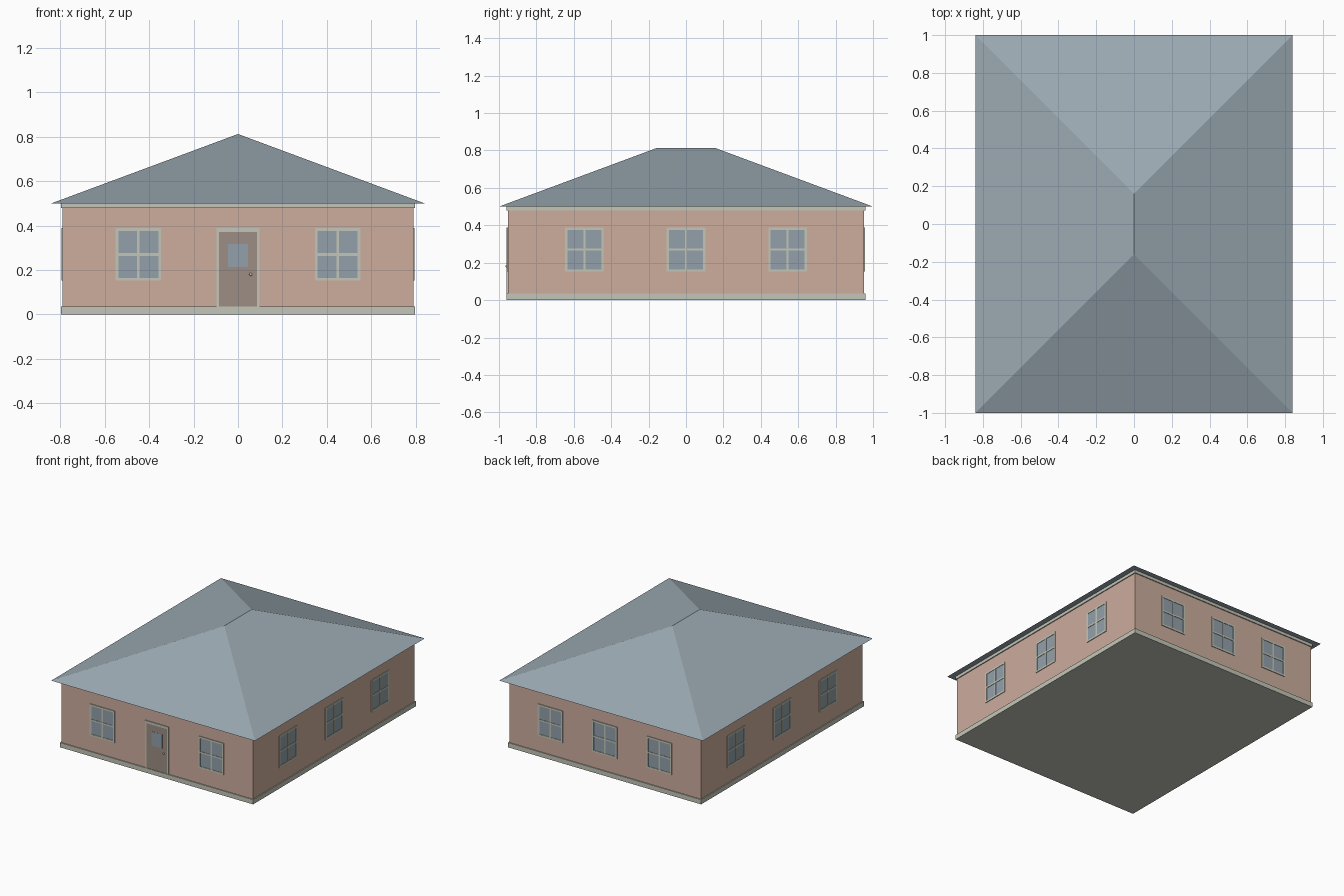
import bpy, bmesh, math
from mathutils import Matrix, Vector

cube = bpy.data.objects.get("Cube")
if cube:
    bpy.data.objects.remove(cube, do_unlink=True)


def material(name, *rgb):
    """Flat colour from 0-255 display values, stored as linear."""
    lin = [((c / 255 + 0.055) / 1.055) ** 2.4 for c in rgb]
    m = bpy.data.materials.new(name)
    m.use_nodes = True
    m.diffuse_color = (*lin, 1)
    bsdf = m.node_tree.nodes["Principled BSDF"]
    bsdf.inputs["Base Color"].default_value = (*lin, 1)
    bsdf.inputs["Roughness"].default_value = 0.9
    return m


BRICK = material("warm_brick", 205, 173, 157)
TRIM = material("pale_stone", 196, 198, 184)
SLATE = material("blue_grey_slate", 155, 169, 178)
GLASS = material("window_glass", 147, 160, 170)
WOOD = material("door_brown", 158, 141, 132)

# Half sizes of the walls, and the heights of the main levels
WALL_X, WALL_Y = 0.79, 0.953
BASE_TOP, TRIM_LOW, EAVES, RIDGE = 0.035, 0.478, 0.5, 0.812


def finish(name, bm, mat):
    bmesh.ops.recalc_face_normals(bm, faces=bm.faces)
    mesh = bpy.data.meshes.new(name)
    bm.to_mesh(mesh)
    bm.free()
    mesh.materials.append(mat)
    obj = bpy.data.objects.new(name, mesh)
    bpy.context.collection.objects.link(obj)
    return obj


def add_box(bm, lo, hi, place=Matrix()):
    lo, hi = Vector(lo), Vector(hi)
    mat = place @ Matrix.Translation((lo + hi) / 2) @ Matrix.Diagonal((*(hi - lo), 1))
    bmesh.ops.create_cube(bm, size=1, matrix=mat)


def storey(name, grow, z0, z1, mat):
    """Box over the whole plan, standing out from the walls by grow."""
    bm = bmesh.new()
    x, y = WALL_X + grow, WALL_Y + grow
    add_box(bm, (-x, -y, z0), (x, y, z1))
    finish(name, bm, mat)


def plates(name, place, rects, depth, mat):
    """Thin plates on a wall; each rect is x0, x1, z0, z1 in the wall plane."""
    bm = bmesh.new()
    for x0, x1, z0, z1 in rects:
        add_box(bm, (x0, -depth, z0), (x1, 0, z1), place)
    finish(name, bm, mat)


def wall_place(angle, distance, along):
    """Local -y points out of the wall."""
    return Matrix.Rotation(angle, 4, 'Z') @ Matrix.Translation((along, -distance, 0))


def window(name, place):
    w, low, high, t = 0.103, 0.152, 0.388, 0.013
    mid, bar = (low + high) / 2, 0.006
    plates(name + "_glass", place, [(-w + t, w - t, low + t, high - t)], 0.002, GLASS)
    frame = [(-w, -w + t, low, high), (w - t, w, low, high),
             (-w + t, w - t, low, low + t), (-w + t, w - t, high - t, high),
             (-bar, bar, low + t, high - t),
             (-w + t, -bar, mid - bar, mid + bar), (bar, w - t, mid - bar, mid + bar)]
    plates(name + "_frame", place, frame, 0.005, TRIM)


# Main body
storey("foundation", 0.007, 0, BASE_TOP, TRIM)
storey("walls", 0, BASE_TOP, TRIM_LOW, BRICK)
storey("eaves_trim", 0.007, TRIM_LOW, EAVES, TRIM)

# Hipped roof with a short ridge and a flat underside
bm = bmesh.new()
rx, ry, ridge_y = 0.84, 1.0, 0.16
fl, fr, br, bl = [bm.verts.new((x * rx, y * ry, EAVES))
                  for x, y in ((-1, -1), (1, -1), (1, 1), (-1, 1))]
front, back = [bm.verts.new((0, y, RIDGE)) for y in (-ridge_y, ridge_y)]
for face in ((fl, fr, front), (br, bl, back), (fr, br, back, front),
             (bl, fl, front, back), (fl, bl, br, fr)):
    bm.faces.new(face)
finish("hip_roof", bm, SLATE)

# Windows on each wall
sides = {"front": (0, WALL_Y, (-0.449, 0.449)),
         "left": (math.pi / 2, WALL_X, (-0.543, 0, 0.543)),
         "back": (math.pi, WALL_Y, (-0.449, 0, 0.449)),
         "right": (-math.pi / 2, WALL_X, (-0.543, 0, 0.543))}
for side, (angle, distance, spots) in sides.items():
    for i, along in enumerate(spots, 1):
        window(f"{side}_window_{i}", wall_place(angle, distance, along))

# Front door with frame, glazed panel and knob
place = wall_place(0, WALL_Y, 0)
dw, fw, dtop, ftop = 0.085, 0.097, 0.37, 0.388
plates("door", place, [(-dw, dw, BASE_TOP, dtop)], 0.003, WOOD)
plates("door_frame", place, [(-fw, -dw, BASE_TOP, ftop), (dw, fw, BASE_TOP, ftop),
                             (-dw, dw, dtop, ftop)], 0.006, TRIM)
plates("door_glass", place, [(-0.045, 0.045, 0.213, 0.318)], 0.004, GLASS)
bm = bmesh.new()
bmesh.ops.create_uvsphere(bm, u_segments=12, v_segments=8, radius=0.007,
                          matrix=Matrix.Translation((0.057, -WALL_Y - 0.005, 0.18)))
for f in bm.faces:
    f.smooth = True
finish("door_knob", bm, TRIM)
